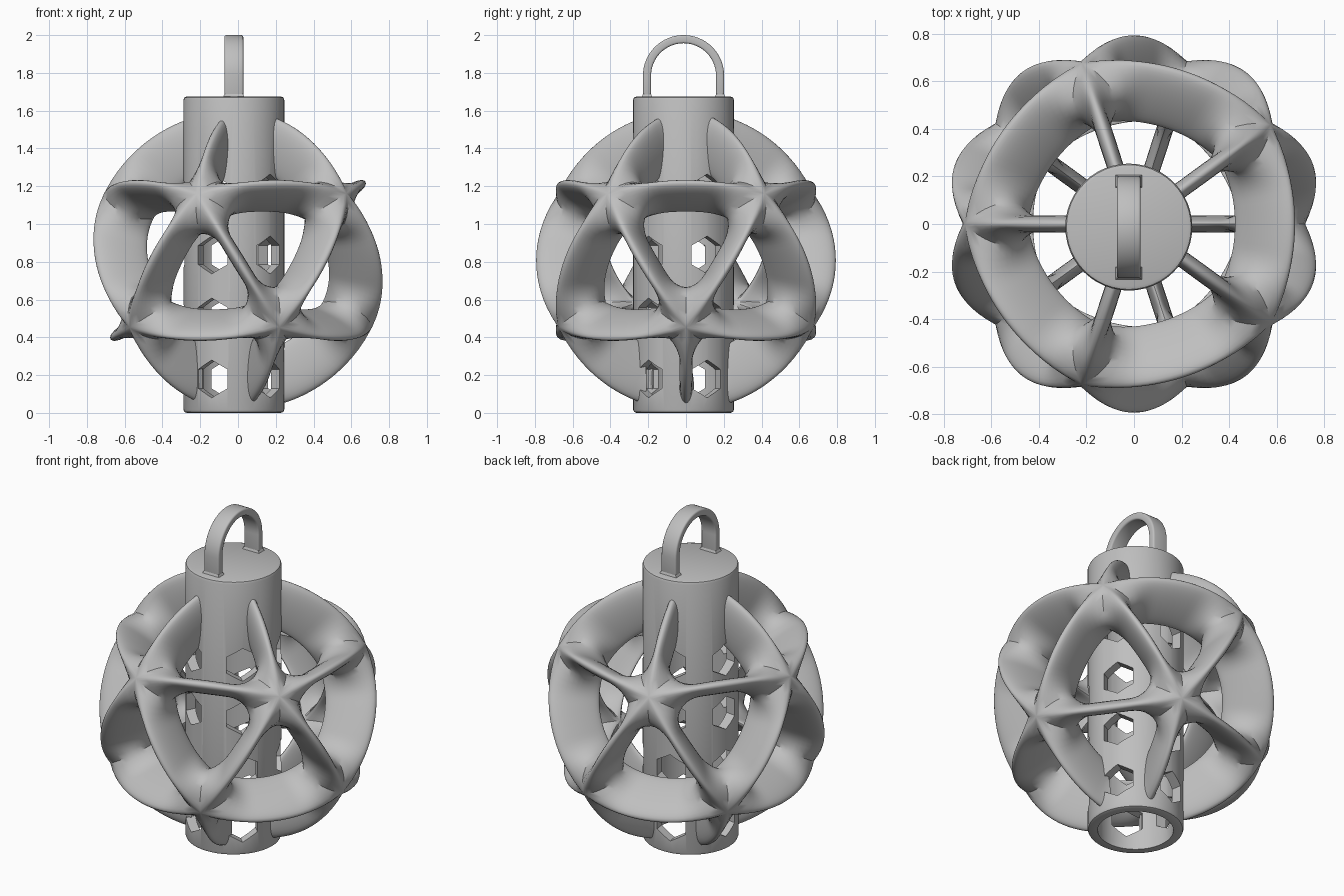
import bpy, bmesh, math
from math import sin, cos, pi, radians
from mathutils import Vector, Matrix

if "Cube" in bpy.data.objects:
    bpy.data.objects.remove(bpy.data.objects["Cube"], do_unlink=True)

grey = bpy.data.materials.new("light_grey")
grey.use_nodes = True
grey.diffuse_color = (0.52, 0.52, 0.52, 1)
grey.node_tree.nodes["Principled BSDF"].inputs["Base Color"].default_value = (0.52, 0.52, 0.52, 1)

AXIS = Vector((-0.022, -0.013, 0))   # tube axis
TUBE_R, BORE_R = 0.267, 0.21
CAGE_Z, OUTER, INNER = 0.807, 0.793, 0.5


def make_object(name, bm):
    bmesh.ops.remove_doubles(bm, verts=bm.verts, dist=1e-5)
    bmesh.ops.recalc_face_normals(bm, faces=bm.faces)
    mesh = bpy.data.meshes.new(name)
    bm.to_mesh(mesh)
    bm.free()
    mesh.materials.append(grey)
    obj = bpy.data.objects.new(name, mesh)
    bpy.context.collection.objects.link(obj)
    return obj


def finish(obj, angle=35):
    """Bake the modifiers, then smooth everything but sharp edges."""
    graph = bpy.context.evaluated_depsgraph_get()
    baked = bpy.data.meshes.new_from_object(obj.evaluated_get(graph))
    obj.modifiers.clear()
    obj.data = baked
    bpy.ops.object.select_all(action='DESELECT')
    obj.select_set(True)
    bpy.context.view_layer.objects.active = obj
    bpy.ops.object.shade_smooth_by_angle(angle=radians(angle))


def cut(obj, cutter):
    cutter.hide_render = True
    mod = obj.modifiers.new("cut", 'BOOLEAN')
    mod.operation, mod.solver, mod.object = 'DIFFERENCE', 'EXACT', cutter


def cage_panel(bm, corners, steps=60, rows=16):
    """One triangular panel of the ball: a rounded tunnel between three blades."""
    axis = sum(corners, Vector()).normalized()
    middle = ((corners[0] + corners[1]) / 2).normalized()
    u = (middle - axis * middle.dot(axis)).normalized()
    v = axis.cross(u)
    edge = math.tan(math.acos(axis.dot(middle)))
    hole, power = 0.322, 1.8
    grid = []
    for i in range(steps):
        t = 2 * pi * i / steps
        dots = [max(0, cos(t - k * 2 * pi / 3)) for k in range(3)]
        rim = edge / max(dots)
        lip = hole * sum(d ** power for d in dots) ** (-1 / power)
        corner = rim / edge - 1      # 0 mid-blade, 1 at a hub
        ray = u * cos(t) + v * sin(t)
        loop = []
        for j in range(rows + 1):
            a = pi * j / rows
            w = max(0, sin(a)) ** (0.9 + 0.4 * corner)
            radius = (OUTER + INNER) / 2 + (OUTER - INNER) / 2 * cos(a)
            direction = (axis + ray * (rim + (lip - rim) * w)).normalized()
            loop.append(bm.verts.new(direction * radius + Vector((0, 0, CAGE_Z))))
        grid.append(loop)
    for i in range(steps):
        a, b = grid[i], grid[(i + 1) % steps]
        for j in range(rows):
            bm.faces.new((a[j], b[j], b[j + 1], a[j + 1]))


# Ball cage on the twenty faces of an icosahedron
def ring(z, start):
    r = math.sqrt(1 - z * z)
    return [Vector((r * cos(radians(start + 72 * k)), r * sin(radians(start + 72 * k)), z))
            for k in range(5)]


h = 1 / math.sqrt(5)
up, low = ring(h, 36), ring(-h, 0)
top, bottom = Vector((0, 0, 1)), Vector((0, 0, -1))
bm = bmesh.new()
for k in range(5):
    n = (k + 1) % 5
    for tri in ((top, up[k], up[n]), (low[n], up[k], up[n]),
                (up[k], low[k], low[n]), (bottom, low[k], low[n])):
        cage_panel(bm, tri)
cage = make_object("ball_cage", bm)

# Clear the cage out of the tube bore
bm = bmesh.new()
bmesh.ops.create_cone(bm, cap_ends=True, segments=48, radius1=0.235, radius2=0.235, depth=4,
                      matrix=Matrix.Translation(AXIS))
core = make_object("core_cutter", bm)
cut(cage, core)
finish(cage, 40)
bpy.data.objects.remove(core)

# Tube, closed at the top and open at the bottom
bm = bmesh.new()
profile = [(0, 1.675), (TUBE_R - 0.018, 1.675), (TUBE_R - 0.005, 1.67), (TUBE_R, 1.657),
           (TUBE_R, 0.018), (TUBE_R - 0.005, 0.005), (TUBE_R - 0.018, 0),
           (BORE_R, 0), (BORE_R, 1.6), (0, 1.6)]
pts = [bm.verts.new(AXIS + Vector((r, 0, z))) for r, z in profile]
lines = [bm.edges.new(pair) for pair in zip(pts, pts[1:])]
bmesh.ops.spin(bm, geom=pts + lines, cent=AXIS, axis=(0, 0, 1), angle=2 * pi, steps=48)
tube = make_object("tube", bm)

# Hexagonal windows with a point up, five columns of four
bm = bmesh.new()
for col in range(5):
    turn = Matrix.Rotation(radians(28 + 72 * col), 4, 'Z')
    for row in range(4):
        z = 0.18 + 0.328 * row
        place = (Matrix.Translation(AXIS + Vector((0, 0, z))) @ turn
                 @ Matrix.Translation((0.25, 0, 0)) @ Matrix.Rotation(pi / 2, 4, 'Y'))
        new = bmesh.ops.create_cone(bm, cap_ends=True, segments=6, radius1=0.1, radius2=0.1,
                                    depth=0.2, matrix=place)["verts"]
        if max(p.co.z for p in new) - z < 0.095:
            bmesh.ops.rotate(bm, verts=new, cent=place.translation,
                             matrix=Matrix.Rotation(pi / 6, 3, turn @ Vector((1, 0, 0))))
windows = make_object("window_cutter", bm)
cut(tube, windows)
finish(tube, 30)
bpy.data.objects.remove(windows)

# Hanging loop: flat band bent into an arch
bm = bmesh.new()
arch_z, out_r, in_r, half = 1.785, 0.215, 0.172, 0.05
foot = 1.65 - arch_z
path = [(1, foot)] + [(cos(pi * i / 32), None) for i in range(33)] + [(-1, foot)]
sections = []
for c, drop in path:
    s = math.sqrt(max(0, 1 - c * c))
    sections.append([bm.verts.new(AXIS + Vector((x, r * c, arch_z + (r * s if drop is None else drop))))
                     for x, r in ((-half, in_r), (half, in_r), (half, out_r), (-half, out_r))])
for a, b in zip(sections, sections[1:]):
    for i in range(4):
        bm.faces.new((a[i], b[i], b[(i + 1) % 4], a[(i + 1) % 4]))
bm.faces.new(sections[0])
bm.faces.new(sections[-1])
loop = make_object("hanging_loop", bm)
bevel = loop.modifiers.new("soft_edges", 'BEVEL')
bevel.width, bevel.segments, bevel.limit_method = 0.01, 3, 'ANGLE'
finish(loop, 35)

# Small flared feet where the loop meets the tube top
bm = bmesh.new()
for side in (-1, 1):
    centre = AXIS + Vector((0, side * (out_r + in_r) / 2, 1.68))
    foot_verts = bmesh.ops.create_cube(bm, size=1, matrix=Matrix.Translation(centre)
                                       @ Matrix.Diagonal((0.115, 0.056, 0.018, 1)))["verts"]
    for p in foot_verts:
        if p.co.z > centre.z:
            p.co.x = centre.x + (p.co.x - centre.x) * 0.85
            p.co.y = centre.y + (p.co.y - centre.y) * 0.75
finish(make_object("loop_feet", bm))
